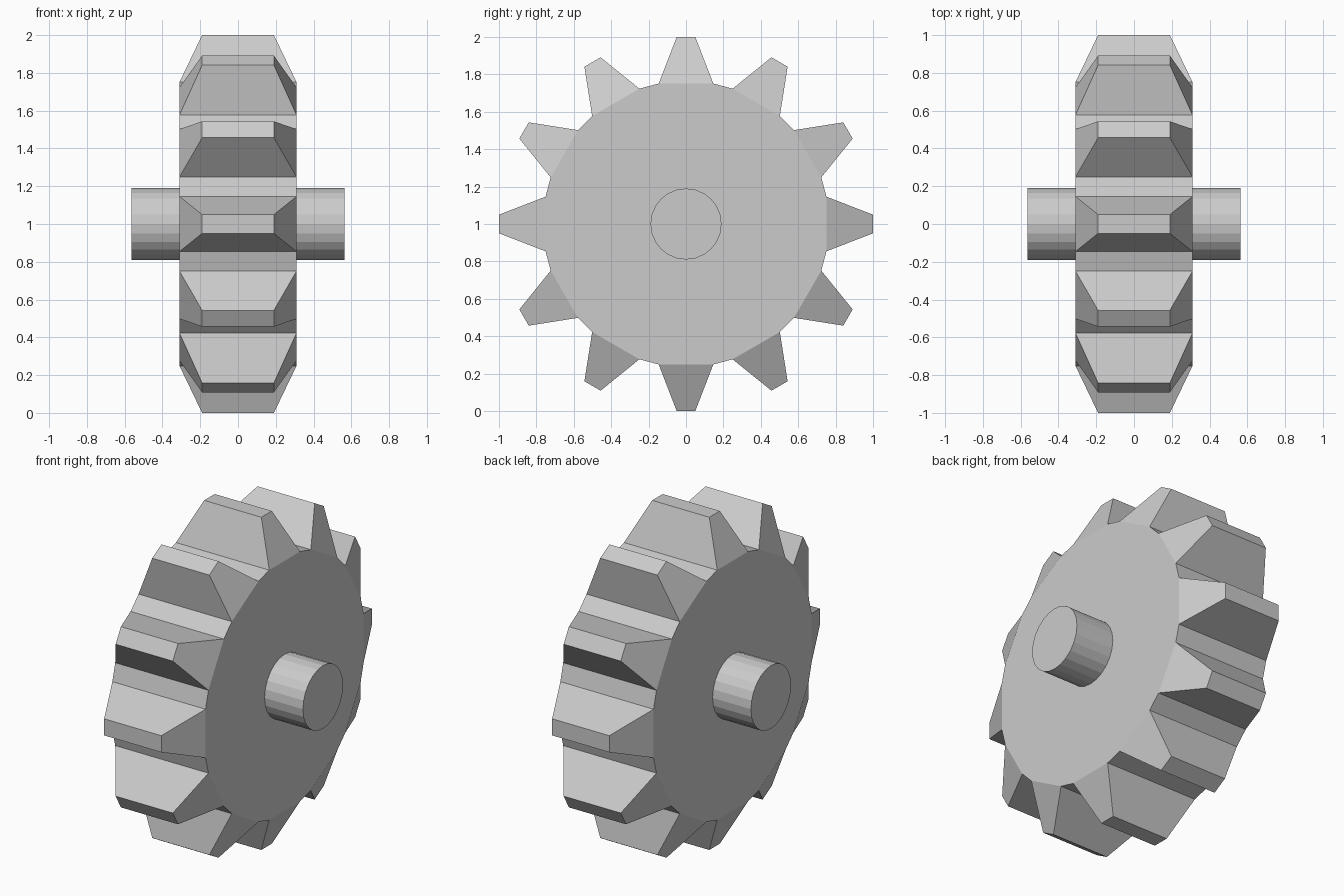
import bpy, bmesh
from math import sin, cos, radians, pi
from mathutils import Matrix, Vector

if "Cube" in bpy.data.objects:
    bpy.data.objects.remove(bpy.data.objects["Cube"])

TEETH = 12
ROOT_R, ROOT_ANGLE, ROOT_X = 0.765, radians(11), 0.31
TIP_R, TIP_HALF, TIP_X = 1.0, 0.05, 0.19

grey = bpy.data.materials.new("light_grey")
grey.use_nodes = True
grey.diffuse_color = (0.6, 0.6, 0.6, 1)
grey.node_tree.nodes["Principled BSDF"].inputs["Base Color"].default_value = (0.6, 0.6, 0.6, 1)


def finish(name, bm):
    bmesh.ops.recalc_face_normals(bm, faces=bm.faces)
    mesh = bpy.data.meshes.new(name)
    bm.to_mesh(mesh)
    bm.free()
    mesh.materials.append(grey)
    obj = bpy.data.objects.new(name, mesh)
    obj.location.z = 1
    bpy.context.collection.objects.link(obj)


def vert_pair(bm, turn, half_x, y, z):
    return [bm.verts.new(turn @ Vector((x, y, z))) for x in (-half_x, half_x)]


# Gear wheel: flat round sides, tapered teeth and flat valleys between them
bm = bmesh.new()
roots, tips = [], []
for i in range(TEETH):
    turn = Matrix.Rotation(2 * pi * i / TEETH, 3, 'X')
    for side in (1, -1):
        roots.append(vert_pair(bm, turn, ROOT_X, side * ROOT_R * sin(ROOT_ANGLE),
                               ROOT_R * cos(ROOT_ANGLE)))
        tips.append(vert_pair(bm, turn, TIP_X, side * TIP_HALF, TIP_R))

for s in (0, 1):
    bm.faces.new([pair[s] for pair in roots])
for i in range(0, 2 * TEETH, 2):
    a, b, c = roots[i], roots[i + 1], roots[(i + 2) % (2 * TEETH)]
    p, q = tips[i], tips[i + 1]
    bm.faces.new((p[0], p[1], q[1], q[0]))          # tooth tip
    bm.faces.new((a[0], a[1], p[1], p[0]))          # tooth flanks
    bm.faces.new((q[0], q[1], b[1], b[0]))
    for s in (0, 1):                                # sloped tooth ends
        bm.faces.new((a[s], p[s], q[s], b[s]))
    bm.faces.new((b[0], b[1], c[1], c[0]))          # valley
finish("gear_wheel", bm)

# Axle through the middle
bm = bmesh.new()
bmesh.ops.create_cone(bm, cap_ends=True, segments=24, radius1=0.19, radius2=0.19,
                      depth=1.13, matrix=Matrix.Rotation(pi / 2, 4, 'Y'))
finish("axle", bm)
